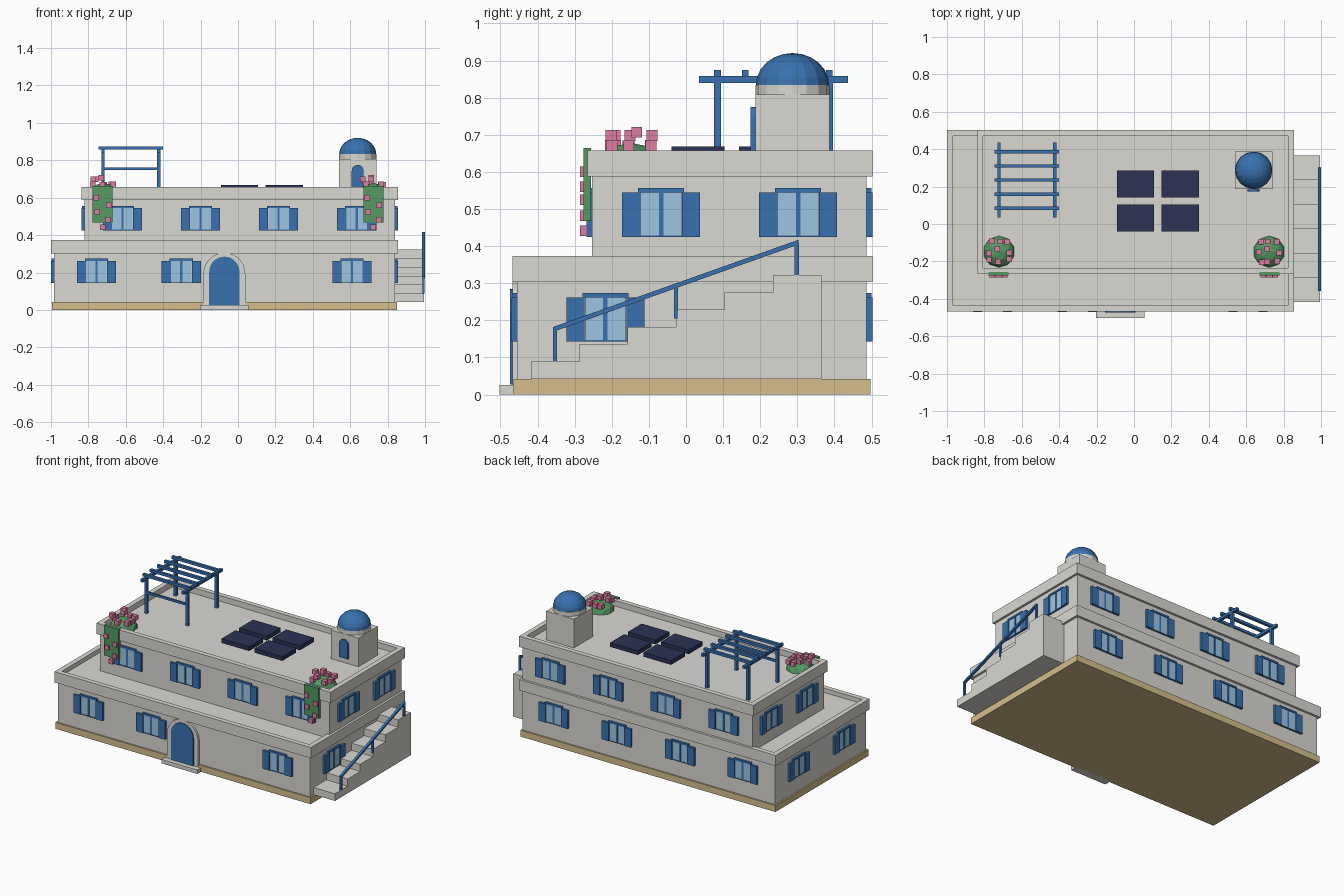
import bpy, bmesh, math, random
from mathutils import Vector

if "Cube" in bpy.data.objects:
    bpy.data.objects.remove(bpy.data.objects["Cube"])

random.seed(4)


def material(name, rgb):
    m = bpy.data.materials.new(name)
    m.diffuse_color = (*rgb, 1)
    m.use_nodes = True
    m.node_tree.nodes["Principled BSDF"].inputs["Base Color"].default_value = m.diffuse_color
    return m


PLASTER = material("plaster", (0.70, 0.69, 0.65))
STONE = material("sandstone", (0.66, 0.52, 0.26))
BLUE = material("blue_paint", (0.04, 0.165, 0.43))
GLASS = material("pale_glass", (0.34, 0.56, 0.76))
PANEL = material("dark_panel", (0.025, 0.032, 0.09))
LEAF = material("leaf_green", (0.09, 0.32, 0.125))
PINK = material("pink_flower", (0.74, 0.205, 0.36))


def place(name, mesh, loc=(0, 0, 0), turn=0):
    ob = bpy.data.objects.new(name, mesh)
    ob.location = loc
    ob.rotation_euler.z = turn
    bpy.context.collection.objects.link(ob)
    return ob


def finish(name, bm, mat):
    bmesh.ops.recalc_face_normals(bm, faces=bm.faces)
    mesh = bpy.data.meshes.new(name)
    bm.to_mesh(mesh)
    bm.free()
    mesh.materials.append(mat)
    return mesh


def box_mesh(name, mat, spans):
    """Mesh of boxes, each given as x0, x1, y0, y1, z0, z1."""
    bm = bmesh.new()
    for x0, x1, y0, y1, z0, z1 in spans:
        for v in bmesh.ops.create_cube(bm, size=1)["verts"]:
            v.co = Vector((x1 if v.co.x > 0 else x0, y1 if v.co.y > 0 else y0,
                           z1 if v.co.z > 0 else z0))
    return finish(name, bm, mat)


def boxes(name, mat, *spans):
    return place(name, box_mesh(name, mat, spans))


def prism(name, mat, points, axis, start, end):
    """Extrude a flat outline along x (points are y,z) or y (points are x,z)."""
    bm = bmesh.new()
    def at(a, b, d):
        return (d, a, b) if axis == "x" else (a, d, b)
    face = bm.faces.new([bm.verts.new(at(a, b, start)) for a, b in points])
    new = bmesh.ops.extrude_face_region(bm, geom=[face])["geom"]
    shift = at(0, 0, end - start)
    bmesh.ops.translate(bm, vec=shift, verts=[g for g in new if isinstance(g, bmesh.types.BMVert)])
    return place(name, finish(name, bm, mat))


def parapet(name, x0, x1, y0, y1, z0, z1, t=0.032):
    """Open rectangular wall around a roof."""
    bm = bmesh.new()
    rings = []
    for inset, z in ((0, z0), (0, z1), (t, z1), (t, z0)):
        a, b, c, d = x0 + inset, x1 - inset, y0 + inset, y1 - inset
        rings.append([bm.verts.new((x, y, z)) for x, y in ((a, c), (b, c), (b, d), (a, d))])
    for i in range(4):
        p, q = rings[i], rings[(i + 1) % 4]
        for j in range(4):
            k = (j + 1) % 4
            bm.faces.new((p[j], p[k], q[k], q[j]))
    return place(name, finish(name, bm, PLASTER))


def arch(cx, half, z0, top, n=14):
    pts = [(cx - half, z0), (cx + half, z0)]
    for i in range(n + 1):
        a = math.pi * i / n
        pts.append((cx + half * math.cos(a), top - half + half * math.sin(a)))
    return pts


# Two storeys with a base course and roof parapets
boxes("base_course", STONE, (-0.995, 0.85, -0.465, 0.497, 0, 0.042))
boxes("lower_storey", PLASTER, (-0.985, 0.84, -0.455, 0.487, 0.042, 0.345))
boxes("upper_storey", PLASTER, (-0.822, 0.84, -0.253, 0.487, 0.345, 0.62))
parapet("lower_parapet", -1.0, 0.855, -0.468, 0.502, 0.303, 0.373)
parapet("upper_parapet", -0.838, 0.855, -0.266, 0.502, 0.587, 0.657)

# Shuttered windows, sharing one glass mesh and one frame mesh
glass = box_mesh("window_glass", GLASS, [(-0.055, 0.055, -0.008, 0.004, 0.003, 0.12)])
frame = box_mesh("window_frame", BLUE, [
    (-0.105, -0.056, -0.015, 0.004, 0, 0.119), (0.056, 0.105, -0.015, 0.004, 0, 0.119),
    (-0.062, 0.062, -0.013, 0.004, 0.119, 0.131), (-0.006, 0.006, -0.011, 0.004, 0, 0.12),
    (-0.056, 0.056, -0.011, 0.004, 0, 0.004)])


def window(x, y, z, turn):
    place("window_glass", glass, (x, y, z), turn)
    place("window_frame", frame, (x, y, z), turn)


Q = math.pi / 2
LOW, HIGH = 0.143, 0.425
for x in (-0.757, -0.303, 0.153, 0.61):
    if x != 0.153:
        window(x, -0.455, LOW, 0)
    window(x, 0.487, LOW, math.pi)
for x in (-0.618, -0.2, 0.217, 0.635):
    window(x, -0.253, HIGH, 0)
    window(x, 0.487, HIGH, math.pi)
for y in (-0.217, 0.25):
    window(-0.985, y, LOW, -Q)
window(0.84, -0.217, LOW, Q)
for y in (-0.067, 0.302):
    window(-0.822, y, HIGH, -Q)
    window(0.84, y, HIGH, Q)

# Arched entrance with doorstep
prism("door_surround", PLASTER, arch(-0.073, 0.112, 0.025, 0.306), "y", -0.468, -0.45)
prism("front_door", BLUE, arch(-0.073, 0.081, 0.027, 0.285), "y", -0.474, -0.46)
boxes("doorstep", PLASTER, (-0.203, 0.057, -0.502, -0.455, 0, 0.026))

# Outside stairs
outline = [(0.365, 0.042), (-0.418, 0.042)]
for i in range(6):
    z = 0.089 + 0.0466 * i
    outline += [(-0.418 + 0.1305 * i, z), (-0.418 + 0.1305 * (i + 1), z)]
prism("stairs", PLASTER, outline, "x", 0.835, 0.994)

# Stair handrail and posts
boxes("rail_posts", BLUE, *[(0.986, 0.998, y - 0.006, y + 0.006, z, z + 0.088)
                            for y, z in ((-0.353, 0.089), (-0.027, 0.205), (0.298, 0.322))])
prism("handrail", BLUE, [(-0.358, 0.169), (0.303, 0.404), (0.303, 0.417), (-0.358, 0.182)],
      "x", 0.984, 1.0)

# Roof tower with drum, dome and arched door
TX, TY = 0.64, 0.287
boxes("roof_tower", PLASTER, (TX - 0.1, TX + 0.1, TY - 0.1, TY + 0.1, 0.61, 0.808))
prism("tower_door", BLUE, arch(TX, 0.032, 0.655, 0.775, 10), "y", 0.174, 0.19)
bm = bmesh.new()
bmesh.ops.create_cone(bm, cap_ends=True, segments=16, radius1=0.1, radius2=0.1, depth=0.027)
place("dome_drum", finish("dome_drum", bm, PLASTER), (TX, TY, 0.8205))
bm = bmesh.new()
bmesh.ops.create_uvsphere(bm, u_segments=16, v_segments=12, radius=0.099)
bmesh.ops.bisect_plane(bm, geom=bm.verts[:] + bm.edges[:] + bm.faces[:], plane_co=(0, 0, 0),
                       plane_no=(0, 0, -1), clear_outer=True)
bmesh.ops.scale(bm, vec=(1, 1, 0.88), verts=bm.verts)
place("dome", finish("dome", bm, BLUE), (TX, TY, 0.833))

# Pergola: posts, side beams, slats and a front cross bar
PX = (-0.722, -0.424)
boxes("pergola_posts", BLUE, *[(x - 0.009, x + 0.009, y - 0.009, y + 0.009, 0.61, 0.842)
                               for x in PX for y in (0.085, 0.387)])
boxes("pergola_beams", BLUE, *[(x - 0.009, x + 0.009, 0.035, 0.436, 0.84, 0.858) for x in PX])
boxes("pergola_slats", BLUE, *[(-0.745, -0.402, y - 0.009, y + 0.009, 0.857, 0.874)
                               for y in (0.085, 0.16, 0.235, 0.31, 0.386)])
boxes("pergola_cross_bar", BLUE, (PX[0], PX[1], 0.079, 0.091, 0.748, 0.762))

# Solar panels
boxes("solar_panels", PANEL, *[(x, x + 0.2, y, y + 0.143, 0.64, 0.668)
                               for x in (-0.092, 0.148) for y in (-0.039, 0.143)])

# Rooftop bushes and hanging vines with square flowers
S = 0.0145
for side in (-1, 1):
    cx, cy = 0.722 * side, -0.148
    bm = bmesh.new()
    bmesh.ops.create_icosphere(bm, subdivisions=2, radius=0.085)
    bmesh.ops.scale(bm, vec=(1, 1, 0.72), verts=bm.verts)
    place("bush", finish("bush", bm, LEAF), (cx, cy, 0.617))
    blooms = []
    for i in range(8):
        a = i * math.tau / 8 + random.uniform(-0.2, 0.2)
        r = 0.068 if i % 2 else 0.055
        blooms.append((cx + r * math.cos(a), cy + r * math.sin(a), random.choice((0.67, 0.672, 0.698))))
    blooms.append((cx - 0.01, cy + 0.015, 0.707))
    boxes("bush_flowers", PINK, *[(x - S, x + S, y - S, y + S, z - S, z + S) for x, y, z in blooms])
    vx = 0.724 * side
    boxes("hanging_vine", LEAF, (vx - 0.053, vx + 0.053, -0.276, -0.256, 0.467, 0.664))
    boxes("vine_flowers", PINK, *[(vx + dx - S, vx + dx + S, -0.285, -0.262, z - S, z + S)
                                  for dx, z in ((-0.034, 0.6), (0.032, 0.56), (-0.028, 0.525),
                                                (0.028, 0.482), (0.0, 0.441))])
